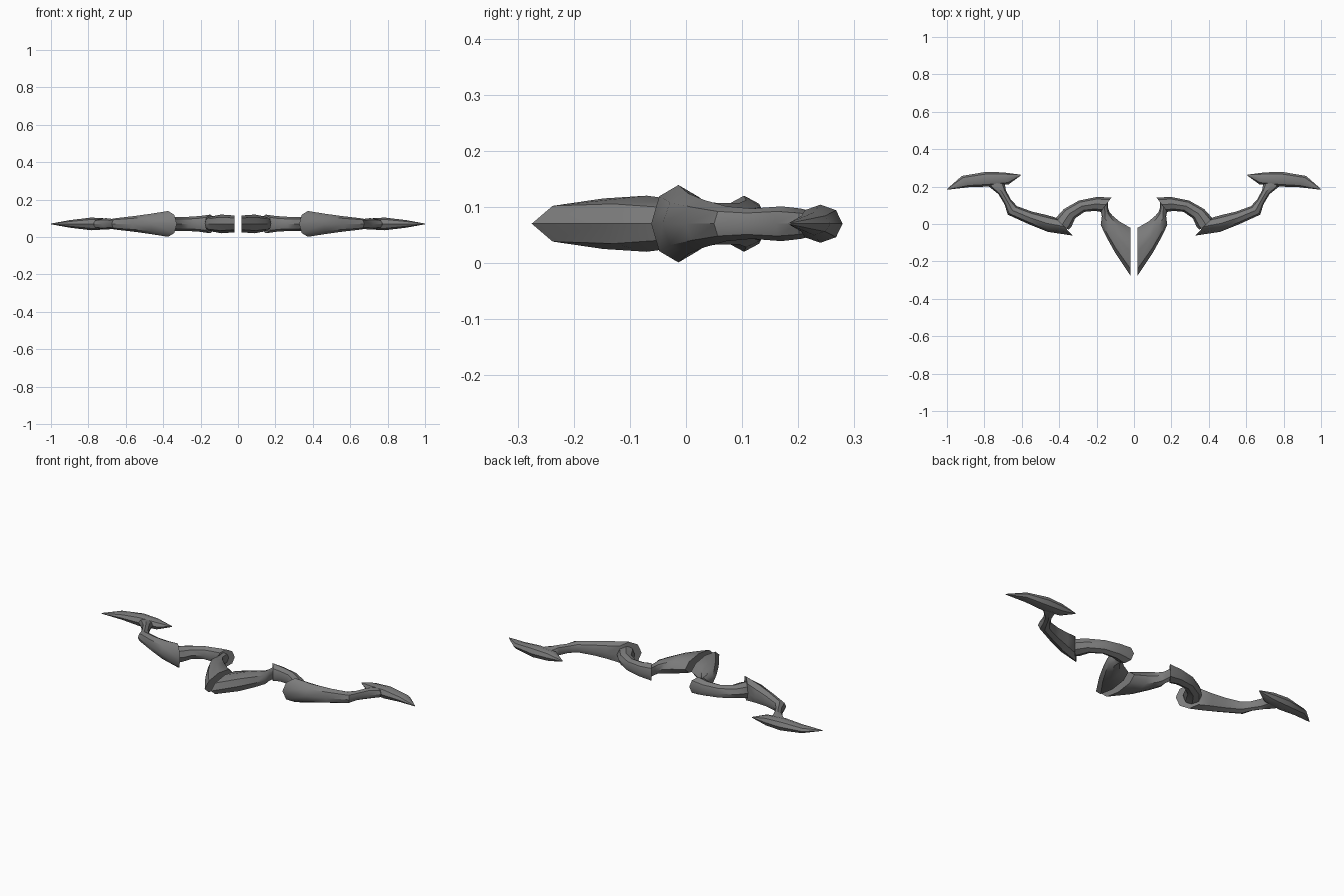
import bpy, bmesh, math
from mathutils import Vector

MID = 0.07   # height of the symmetry plane
SIDES = 8

metal = bpy.data.materials.new("dark_grey_metal")
metal.diffuse_color = (0.2, 0.2, 0.2, 1)


def loft(name, sections):
    """Octagonal tube; each section is outer edge x, y, inner edge x, y, half height."""
    bm = bmesh.new()
    rings = []
    for ax, ay, bx, by, h in sections:
        a, b = Vector((ax, ay, MID)), Vector((bx, by, MID))
        c, r = (a + b) / 2, (a - b) / 2
        ring = []
        for i in range(SIDES):
            t = 2 * math.pi * i / SIDES
            ring.append(bm.verts.new(c + r * math.cos(t) + Vector((0, 0, h * math.sin(t)))))
        rings.append(ring)
    for p, q in zip(rings, rings[1:]):
        for i in range(SIDES):
            j = (i + 1) % SIDES
            bm.faces.new((p[i], p[j], q[j], q[i]))
    bm.faces.new(rings[0][::-1])
    bm.faces.new(rings[-1])
    bmesh.ops.recalc_face_normals(bm, faces=bm.faces)
    mesh = bpy.data.meshes.new(name)
    bm.to_mesh(mesh)
    bm.free()
    mesh.materials.append(metal)
    ob = bpy.data.objects.new(name, mesh)
    bpy.context.collection.objects.link(ob)
    bpy.ops.object.select_all(action='DESELECT')
    ob.select_set(True)
    bpy.context.view_layer.objects.active = ob
    bpy.ops.object.shade_smooth_by_angle(angle=math.radians(40))
    # matching half on the other side
    mirror = ob.modifiers.new("mirror", 'MIRROR')
    mirror.use_mirror_merge = False
    return ob


# central spike with a flat inner face, narrowing into the first joint
loft("central_spike", [
    (0.02, -0.275, 0.02, -0.02, 0.045),
    (0.10, -0.155, 0.08, 0.015, 0.05),
    (0.15, -0.065, 0.115, 0.045, 0.042),
    (0.178, -0.005, 0.132, 0.065, 0.036),
    (0.172, 0.04, 0.138, 0.085, 0.034),
    (0.18, 0.08, 0.14, 0.115, 0.034),
])

# curved inner arm with a flared rim at the first joint
loft("inner_arm", [
    (0.178, 0.065, 0.12, 0.142, 0.05),
    (0.21, 0.07, 0.20, 0.144, 0.042),
    (0.265, 0.065, 0.295, 0.125, 0.037),
    (0.315, 0.03, 0.375, 0.08, 0.037),
    (0.335, -0.015, 0.42, 0.03, 0.044),
    (0.35, -0.03, 0.42, 0.01, 0.044),
])

# outer arm with a wide rim, tapering and bending up to the blade
loft("outer_arm", [
    (0.327, -0.062, 0.42, 0.035, 0.069),
    (0.46, -0.042, 0.475, 0.05, 0.054),
    (0.565, 0.0, 0.545, 0.066, 0.042),
    (0.675, 0.05, 0.625, 0.095, 0.031),
    (0.692, 0.105, 0.658, 0.13, 0.027),
    (0.725, 0.16, 0.685, 0.18, 0.031),
    (0.775, 0.2, 0.69, 0.21, 0.027),
    (0.765, 0.23, 0.705, 0.235, 0.02),
])

# pointed blade at the end of the arm
loft("end_blade", [
    (0.607, 0.258, 0.607, 0.264, 0.003),
    (0.67, 0.212, 0.70, 0.276, 0.028),
    (0.78, 0.2, 0.79, 0.279, 0.034),
    (0.88, 0.197, 0.92, 0.257, 0.02),
    (1.0, 0.183, 1.0, 0.187, 0.002),
])
